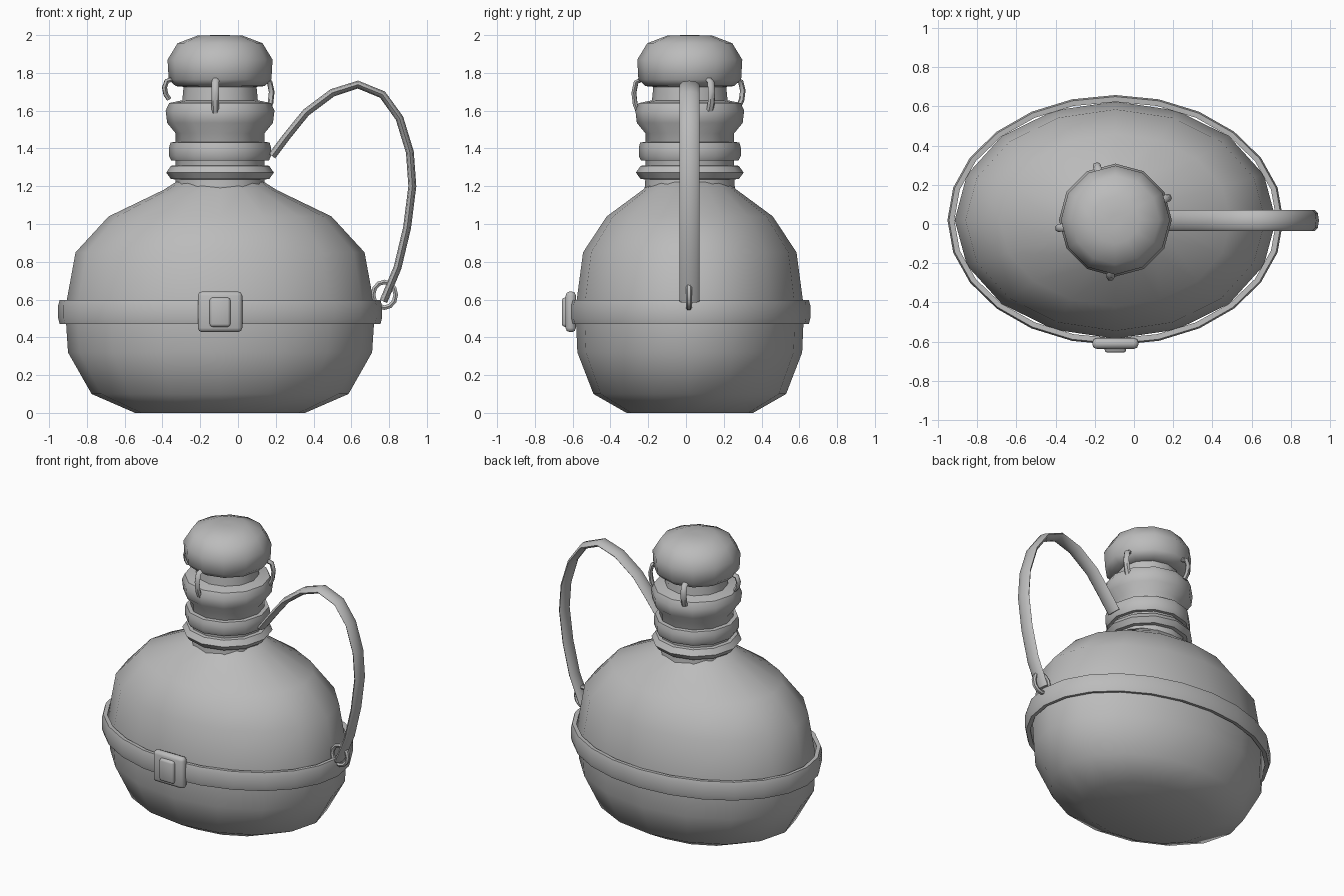
import bpy, bmesh, math
from mathutils import Vector

if "Cube" in bpy.data.objects:
    bpy.data.objects.remove(bpy.data.objects["Cube"])

CENTRE = Vector((-0.095, 0.02, 0))

metal = bpy.data.materials.new("grey_metal")
metal.use_nodes = True
GREY = (0.5, 0.5, 0.5, 1)
metal.diffuse_color = GREY
metal.node_tree.nodes["Principled BSDF"].inputs["Base Color"].default_value = GREY


def make(name, bm, angle=50):
    """Turn a bmesh into a smooth shaded object."""
    bmesh.ops.recalc_face_normals(bm, faces=bm.faces)
    mesh = bpy.data.meshes.new(name)
    bm.to_mesh(mesh)
    bm.free()
    obj = bpy.data.objects.new(name, mesh)
    bpy.context.collection.objects.link(obj)
    mesh.materials.append(metal)
    bpy.ops.object.select_all(action="DESELECT")
    obj.select_set(True)
    bpy.context.view_layer.objects.active = obj
    bpy.ops.object.shade_smooth_by_angle(angle=math.radians(angle))
    return obj


def loft(name, rings, closed=False, angle=50):
    """Skin a list of point rings, capping the ends or closing the loop."""
    bm = bmesh.new()
    loops = [[bm.verts.new(p) for p in ring] for ring in rings]
    pairs = list(zip(loops, loops[1:]))
    if closed:
        pairs.append((loops[-1], loops[0]))
    else:
        bm.faces.new(loops[0])
        bm.faces.new(loops[-1])
    for a, b in pairs:
        for i in range(len(a)):
            j = (i + 1) % len(a)
            bm.faces.new((a[i], a[j], b[j], b[i]))
    return make(name, bm, angle)


def oval(rx, ry, z, sides, turn=0):
    steps = [math.tau * i / sides + turn for i in range(sides)]
    return [CENTRE + Vector((rx * math.cos(t), ry * math.sin(t), z)) for t in steps]


def turned(name, profile, sides=12, closed=False, turn=0):
    return loft(name, [oval(r, r, z, sides, turn) for r, z in profile], closed)


def tube(name, path, wide, thick, across, sides=8, closed=False):
    """Sweep an oval section along a path; across is the width direction."""
    path = [Vector(p) for p in path]
    n, rings = len(path), []
    for i, p in enumerate(path):
        if closed:
            ahead = path[(i + 1) % n] - path[i - 1]
        else:
            ahead = path[min(i + 1, n - 1)] - path[max(i - 1, 0)]
        out = ahead.cross(across).normalized()
        rings.append([p + across * wide * math.cos(math.tau * k / sides)
                      + out * thick * math.sin(math.tau * k / sides)
                      for k in range(sides)])
    return loft(name, rings, closed)


def block(name, centre, size, bevel):
    bm = bmesh.new()
    bmesh.ops.create_cube(bm, size=1)
    for v in bm.verts:
        v.co = Vector(centre) + v.co * Vector(size)
    bmesh.ops.bevel(bm, geom=bm.edges[:], offset=bevel, segments=2,
                    profile=0.5, affect="EDGES")
    return make(name, bm)


# Oval flask body: half width, half depth, height
body = [(0.45, 0.335, 0), (0.68, 0.51, 0.1), (0.805, 0.595, 0.32),
        (0.82, 0.605, 0.55), (0.765, 0.565, 0.85), (0.59, 0.44, 1.04),
        (0.30, 0.25, 1.18), (0.19, 0.18, 1.25)]
loft("flask_body", [oval(x, y, z, 16) for x, y, z in body], angle=60)

# Neck with its collars and flared rim
turned("neck", [(0.24, 1.175), (0.235, 1.24), (0.235, 1.48), (0.28, 1.535),
                (0.288, 1.6), (0.27, 1.64), (0.2, 1.655), (0.19, 1.76)])
turned("lower_collar", [(0.22, 1.235), (0.26, 1.238), (0.285, 1.272),
                        (0.26, 1.308), (0.22, 1.312)], closed=True)
turned("upper_collar", [(0.22, 1.335), (0.258, 1.335), (0.27, 1.36), (0.27, 1.405),
                        (0.262, 1.432), (0.22, 1.435)], closed=True)

# Stopper cap
turned("cap", [(0.18, 1.725), (0.235, 1.73), (0.272, 1.765), (0.278, 1.87),
               (0.225, 1.957), (0.12, 1.997), (0.03, 2.0)])

# Hooks hanging from the cap rim: angle and lower end
for i, (degrees, low) in enumerate([(23, 1.6), (109, 1.62), (188, 1.66), (265, 1.59)]):
    t = math.radians(degrees)
    outward = Vector((math.cos(t), math.sin(t), 0))
    side = Vector((-math.sin(t), math.cos(t), 0))
    drop = 1.765 - low
    curve = [(0.255, 0), (0.285, 0.08), (0.297, 0.4), (0.29, 0.75), (0.272, 1)]
    path = [CENTRE + outward * r + Vector((0, 0, 1.765 - drop * f)) for r, f in curve]
    tube(f"cap_hook_{i + 1}", path, 0.02, 0.014, side, sides=6)

# Belt around the body
belt = [(-0.035, 0.475), (-0.008, 0.47), (0, 0.5), (0, 0.57), (-0.008, 0.597), (-0.035, 0.595)]
loft("belt", [oval(0.857 + d, 0.638 + d, z, 24) for d, z in belt], closed=True)

# Buckle on the front
block("buckle_plate", (-0.095, -0.61, 0.535), (0.235, 0.055, 0.215), 0.022)
block("buckle_stud", (-0.095, -0.635, 0.533), (0.11, 0.044, 0.155), 0.015)

# Ring on the left side that holds the strap
ring = [(0.775 + 0.06 * math.cos(a), 0.015, 0.625 + 0.068 * math.sin(a))
        for a in (math.tau * i / 12 for i in range(12))]
tube("strap_ring", ring, 0.016, 0.014, Vector((0, 1, 0)), sides=6, closed=True)

# Carrying strap arching from the neck to the ring
arch = [(0.18, 1.36), (0.255, 1.46), (0.36, 1.59), (0.5, 1.695), (0.635, 1.738),
        (0.765, 1.685), (0.855, 1.56), (0.91, 1.38), (0.923, 1.2), (0.895, 0.98),
        (0.845, 0.77), (0.77, 0.59)]
tube("strap", [(x, 0.018, z) for x, z in arch], 0.053, 0.021, Vector((0, 1, 0)))
